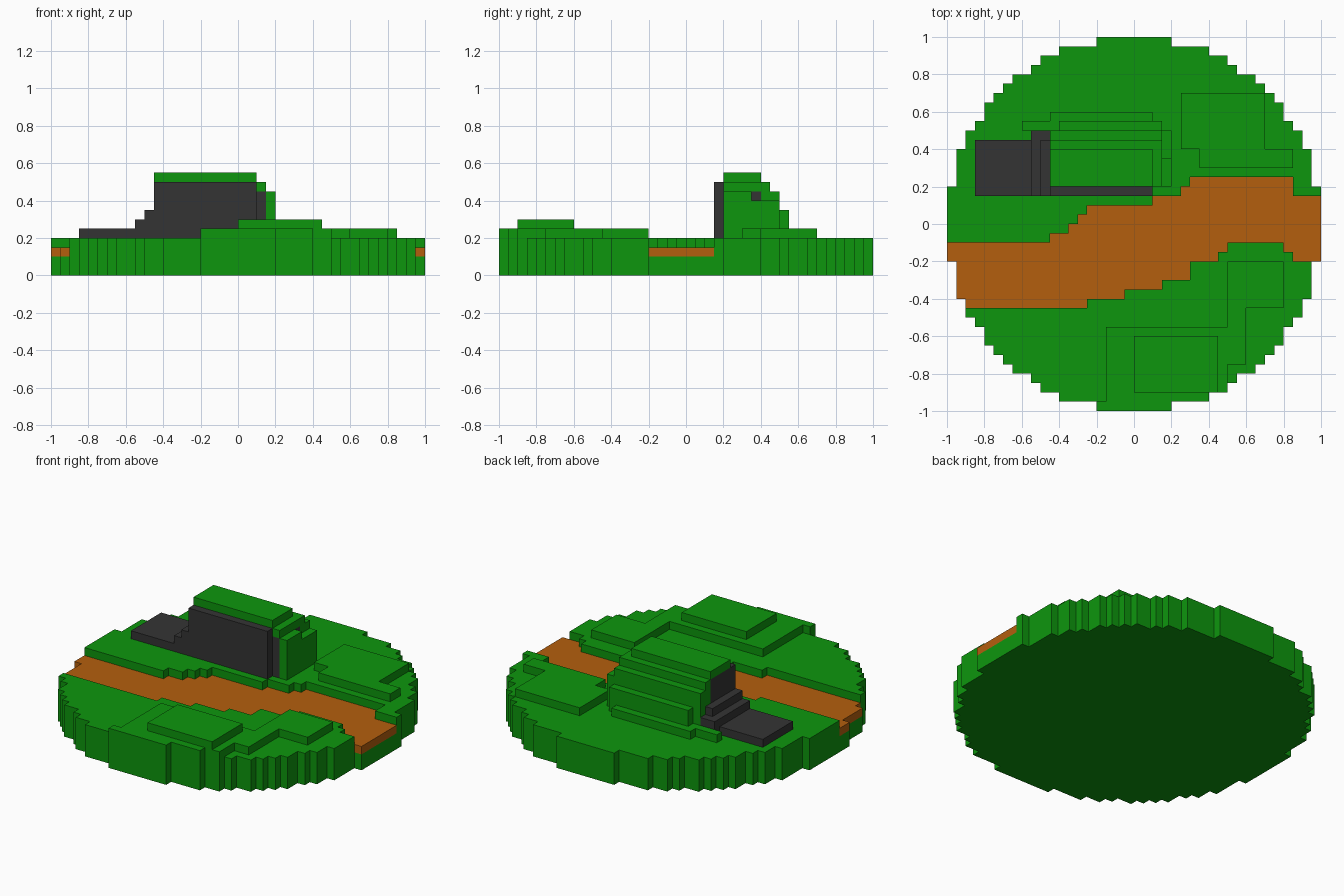
import bpy
import bmesh

if "Cube" in bpy.data.objects:
    bpy.data.objects.remove(bpy.data.objects["Cube"], do_unlink=True)


def material(name, rgb):
    m = bpy.data.materials.new(name)
    m.use_nodes = True
    m.diffuse_color = (*rgb, 1)
    bsdf = next(n for n in m.node_tree.nodes if n.type == 'BSDF_PRINCIPLED')
    bsdf.inputs["Base Color"].default_value = (*rgb, 1)
    return m


GREEN = material("grass green", (0.004, 0.305, 0.004))
BROWN = material("earth brown", (0.456, 0.114, 0.004))
GREY = material("rock grey", (0.034, 0.034, 0.034))


def prism(name, outline, z0, z1, mat):
    """Extrude a flat outline from z0 up to z1."""
    bm = bmesh.new()
    base = bm.faces.new([bm.verts.new((x, y, z0)) for x, y in outline])
    top = bmesh.ops.extrude_face_region(bm, geom=[base])
    verts = [g for g in top["geom"] if isinstance(g, bmesh.types.BMVert)]
    bmesh.ops.translate(bm, vec=(0, 0, z1 - z0), verts=verts)
    bmesh.ops.recalc_face_normals(bm, faces=bm.faces)
    mesh = bpy.data.meshes.new(name)
    bm.to_mesh(mesh)
    bm.free()
    mesh.materials.append(mat)
    ob = bpy.data.objects.new(name, mesh)
    bpy.context.collection.objects.link(ob)
    return ob


def box(name, x0, x1, y0, y1, z0, z1, mat):
    return prism(name, [(x0, y0), (x1, y0), (x1, y1), (x0, y1)], z0, z1, mat)


def step(table, x):
    """Value of a stepped edge: each entry holds up to its end position."""
    return next(v for end, v in table if x < end)


# Stepped edges: (end of step, value)
RIM = [(.2, 1), (.4, .95), (.5, .9), (.55, .85), (.65, .8), (.7, .75),
       (.75, .7), (.8, .65), (.85, .55), (.9, .5), (.95, .4), (1, .2)]
PATH_NORTH = [(-.45, -.1), (-.35, -.05), (-.3, 0), (-.25, .05), (.1, .1),
              (.25, .15), (.3, .2), (.85, .25), (1, .15)]
PATH_SOUTH = [(-.95, -.2), (-.9, -.4), (-.25, -.45), (-.05, -.4), (.15, -.35),
              (.3, -.3), (.45, -.2), (.5, -.15), (.8, -.1), (.85, -.15), (1, -.2)]


def rim(x):
    return step(RIM, abs(x))


def north(x):
    return step(PATH_NORTH, x)


def south(x):
    return step(PATH_SOUTH, x)


def stepped_outline(low, high, x0, x1):
    """Staircase outline between two stepped edges on a 0.05 grid."""
    def edge(fn):
        pts, last = [], None
        for i in range(round(x0 * 20), round(x1 * 20)):
            y = fn((i + .5) / 20)
            if y != last:
                if last is not None:
                    pts.append((i / 20, last))
                pts.append((i / 20, y))
                last = y
        pts.append((x1, last))
        return pts
    return edge(low) + edge(high)[::-1]


# Round ground, split by the sunken path
prism("north_ground", stepped_outline(north, rim, -1, 1), 0, .2, GREEN)
prism("south_ground", stepped_outline(lambda x: -rim(x), south, -.9, .95), 0, .2, GREEN)
path = stepped_outline(south, north, -1, 1)
prism("path_bed", path, 0, .1, GREEN)
prism("path", path, .1, .15, BROWN)

# Low terraces
prism("north_terrace", [(.25, .7), (.25, .4), (.35, .4), (.35, .3), (.85, .3),
                        (.85, .4), (.7, .4), (.7, .7)], .2, .25, GREEN)
prism("south_terrace", [(-.15, -.55), (-.15, -.95), (-.2, -.95), (-.2, -1), (.2, -1),
                        (.2, -.95), (.4, -.95), (.4, -.9), (.5, -.9), (.5, -.75),
                        (.6, -.75), (.6, -.45), (.8, -.45), (.8, -.2), (.5, -.2),
                        (.5, -.55)], .2, .25, GREEN)
box("south_terrace_top", 0, .45, -.9, -.6, .25, .3, GREEN)

# Rock cliff with its stepped ledge
for name, *dims in [
    ("cliff", -.45, .1, .15, .4, .2, .5),
    ("cliff_end", .1, .15, .2, .4, .2, .45),
    ("rock_ledge", -.85, -.55, .15, .45, .2, .25),
    ("rock_step_low", -.55, -.45, .15, .5, .2, .3),
    ("rock_step_high", -.5, -.45, .15, .45, .3, .35),
]:
    box(name, *dims, GREY)

# Grassy hill stepping down behind the cliff
for name, *dims in [
    ("hill_cap", -.45, .1, .2, .4, .5, .55),
    ("hill_end_cap", .1, .15, .2, .4, .45, .5),
    ("hill_tier_1", -.45, .15, .4, .45, .2, .5),
    ("hill_tier_2", -.45, .15, .45, .5, .2, .45),
    ("hill_tier_3", -.4, .15, .5, .55, .2, .35),
    ("hill_foot", -.45, .1, .55, .6, .2, .25),
    ("hill_foot_side", -.6, -.4, .5, .55, .2, .25),
    ("hill_end_front", .15, .2, .2, .35, .2, .45),
    ("hill_end_back", .15, .2, .35, .5, .2, .4),
]:
    box(name, *dims, GREEN)
